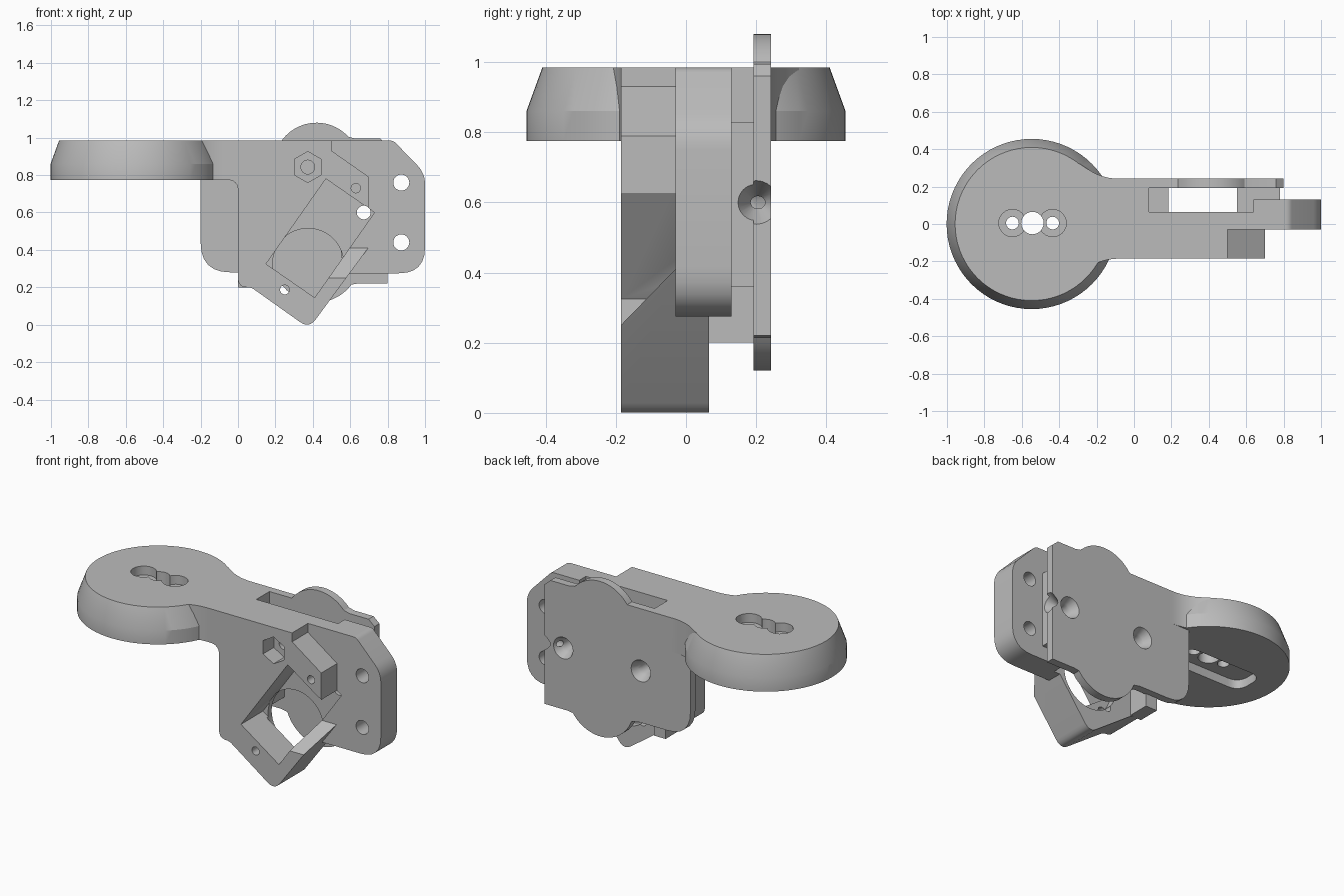
import bpy, bmesh
from math import sin, cos, pi, radians
from mathutils import Vector

if "Cube" in bpy.data.objects:
    bpy.data.objects.remove(bpy.data.objects["Cube"])

GREY = (0.5, 0.5, 0.5, 1)
mat = bpy.data.materials.new("plain grey")
mat.use_nodes = True
mat.diffuse_color = GREY
mat.node_tree.nodes["Principled BSDF"].inputs["Base Color"].default_value = GREY


def rounded(pts, steps=6):
    """Round each corner that carries a third value (distance cut back)."""
    out = []
    for i, p in enumerate(pts):
        v = Vector(p[:2])
        if len(p) == 2:
            out.append(v)
            continue
        a = v + (Vector(pts[i - 1][:2]) - v).normalized() * p[2]
        b = v + (Vector(pts[(i + 1) % len(pts)][:2]) - v).normalized() * p[2]
        for k in range(steps + 1):
            t = k / steps
            out.append(a * (1 - t) ** 2 + v * 2 * t * (1 - t) + b * t * t)
    return out


def arc(cx, cy, r, start=0, end=360, n=24):
    full = abs(end - start) == 360
    count = n if full else n + 1
    angles = [radians(start + (end - start) * i / n) for i in range(count)]
    return [(cx + r * cos(a), cy + r * sin(a)) for a in angles]


def prism(name, pts, lo, hi, axis="Y", taper=1.0):
    """Extrude an outline along an axis, optionally scaling the far end."""
    pts = rounded(pts)
    mid = sum(pts, Vector((0, 0))) / len(pts)

    def place(p, h):
        return {"X": (h, p.x, p.y), "Y": (p.x, h, p.y), "Z": (p.x, p.y, h)}[axis]

    bm = bmesh.new()
    near = [bm.verts.new(place(p, lo)) for p in pts]
    far = [bm.verts.new(place(mid + (p - mid) * taper, hi)) for p in pts]
    bm.faces.new(near)
    bm.faces.new(far)
    for i in range(len(pts)):
        bm.faces.new((near[i - 1], near[i], far[i], far[i - 1]))
    bmesh.ops.recalc_face_normals(bm, faces=bm.faces)
    mesh = bpy.data.meshes.new(name)
    bm.to_mesh(mesh)
    bm.free()
    mesh.materials.append(mat)
    obj = bpy.data.objects.new(name, mesh)
    bpy.context.collection.objects.link(obj)
    return obj


def box(name, x0, x1, y0, y1, z0, z1):
    return prism(name, [(x0, z0), (x1, z0), (x1, z1), (x0, z1)], y0, y1)


def activate(obj):
    bpy.ops.object.select_all(action="DESELECT")
    obj.select_set(True)
    bpy.context.view_layer.objects.active = obj


def combine(targets, tools, operation="DIFFERENCE"):
    for obj in targets:
        activate(obj)
        for tool in tools:
            mod = obj.modifiers.new("cut", "BOOLEAN")
            mod.operation = operation
            mod.solver = "EXACT"
            mod.object = tool
            bpy.ops.object.modifier_apply(modifier=mod.name)
    for tool in tools:
        bpy.data.objects.remove(tool)


# Round base with tapered rim
base = prism("round_base", arc(-0.547, 0, 0.455, n=72), 0.775, 0.86, "Z")
rim = prism("rim", arc(-0.547, 0, 0.455, n=72), 0.86, 0.985, "Z", 0.9)
combine([base], [rim], "UNION")

# Base screw holes, top pockets and underside slot
slot = [(-0.85, -0.1, 0.08), (-0.32, -0.1, 0.08), (-0.32, 0.1, 0.08), (-0.85, 0.1, 0.08)]
cuts = [prism("slot", slot, 0.7, 0.83, "Z")]
for x, r in ((-0.65, 0.034), (-0.543, 0.06), (-0.435, 0.034)):
    cuts.append(prism("hole", arc(x, 0.005, r), 0.7, 1.1, "Z"))
for x in (-0.65, -0.435):
    cuts.append(prism("pocket", arc(x, 0.005, 0.073), 0.93, 1.1, "Z"))
combine([base], cuts)

# Arm with pointed lower mount
body = prism("arm_body", [
    (-0.28, 0.985), (-0.28, 0.775), (0, 0.775, 0.06), (0, 0.2, 0.05), (0.07, 0.2, 0.02),
    (0.38, -0.02, 0.06), (0.7, 0.415), (0.7, 0.79), (0.5, 0.93), (0.5, 0.985)], -0.185, 0.065)

# Bolt flange, thicker at the right
flange = prism("bolt_flange", [
    (0.5, 0.985), (0.5, 0.275), (1, 0.275, 0.14), (1, 0.81, 0.06), (0.83, 0.985, 0.02)],
    -0.03, 0.13)
combine([flange], [box("relief", 0.3, 0.64, 0.065, 0.3, 0, 1.2)])

# Bridge and side wall joining the arm to the back plate
bridge = box("arm_bridge", -0.28, 0.08, 0.06, 0.242, 0.775, 0.985)
wall = box("side_wall", 0, 0.08, 0.06, 0.2, 0.2, 0.98)

# Blends between base and arm
for name, edge, sign in (("back_blend", 0.242, 1), ("front_blend", -0.185, -1)):
    e = abs(edge)
    prism(name, [(-0.32, sign * 0.15), (-0.29, sign * (e + 0.08)),
                 (-0.17, sign * e, 0.09), (-0.05, sign * e), (-0.05, sign * 0.15)],
          0.775, 0.985, "Z")

# Back plate with two round lobes
plate = prism("back_plate", [
    (-0.2, 0.985), (0.18, 0.985)] + arc(0.42, 0.85, 0.23, 144, 42) + [
    (0.63, 0.995), (0.76, 0.995), (0.8, 0.96), (0.8, 0.22), (0.64, 0.22)]
    + arc(0.42, 0.35, 0.23, -36, -160) + [(0.16, 0.28), (-0.2, 0.28, 0.16)], 0.193, 0.242)

# Spacers behind the screws
right_spacer = box("right_spacer", 0.55, 0.78, 0.06, 0.2, 0.36, 0.83)
left_spacer = box("left_spacer", 0.07, 0.185, 0.06, 0.2, 0.36, 0.83)

# Tilted rectangular pocket, open to the right through a sloped face
cuts = [
    prism("tilted_pocket", [(0.47, 0.78), (0.73, 0.6), (0.41, 0.145), (0.15, 0.325)], -0.4, 0.03),
    prism("round_opening", arc(0.375, 0.325, 0.19, n=48), 0.015, 0.1),
    prism("slope", [(-0.21, 0.225), (-0.03, 0.41), (-0.03, 0.615), (-0.21, 0.615)],
          0.48, 0.9, "X"),
    prism("nut_pocket", arc(0.373, 0.843, 0.083, 30, 390, 6), -0.4, -0.08),
    prism("nut_hole", arc(0.373, 0.843, 0.037), -0.4, 0.3),
    prism("small_hole_a", arc(0.63, 0.73, 0.025), -0.4, 0.15),
    prism("small_hole_b", arc(0.25, 0.187, 0.025), -0.4, 0.15),
    prism("flange_hole_a", arc(0.873, 0.76, 0.043), -0.4, 0.4),
    prism("flange_hole_b", arc(0.873, 0.44, 0.043), -0.4, 0.4)]
cuts[4].location.y = -0.15
combine([body, flange], cuts)

# Screw holes with countersinks on the back
cuts = [prism("screw_a", arc(0.672, 0.6, 0.037), -0.4, 0.4),
        prism("screw_b", arc(0.14, 0.6, 0.037), 0.1, 0.4)]
for x in (0.672, 0.14):
    cuts.append(prism("countersink", arc(x, 0.6, 0.037), 0.18, 0.25, taper=1.9))
# Side entry funnel
cuts.append(prism("funnel", arc(0.2, 0.6, 0.015), 0.71, 0.81, "X", 4.5))
combine([body, flange, plate, right_spacer, left_spacer], cuts)

for obj in bpy.context.scene.objects:
    if obj.type == "MESH":
        activate(obj)
        bpy.ops.object.shade_smooth_by_angle(angle=radians(28))
